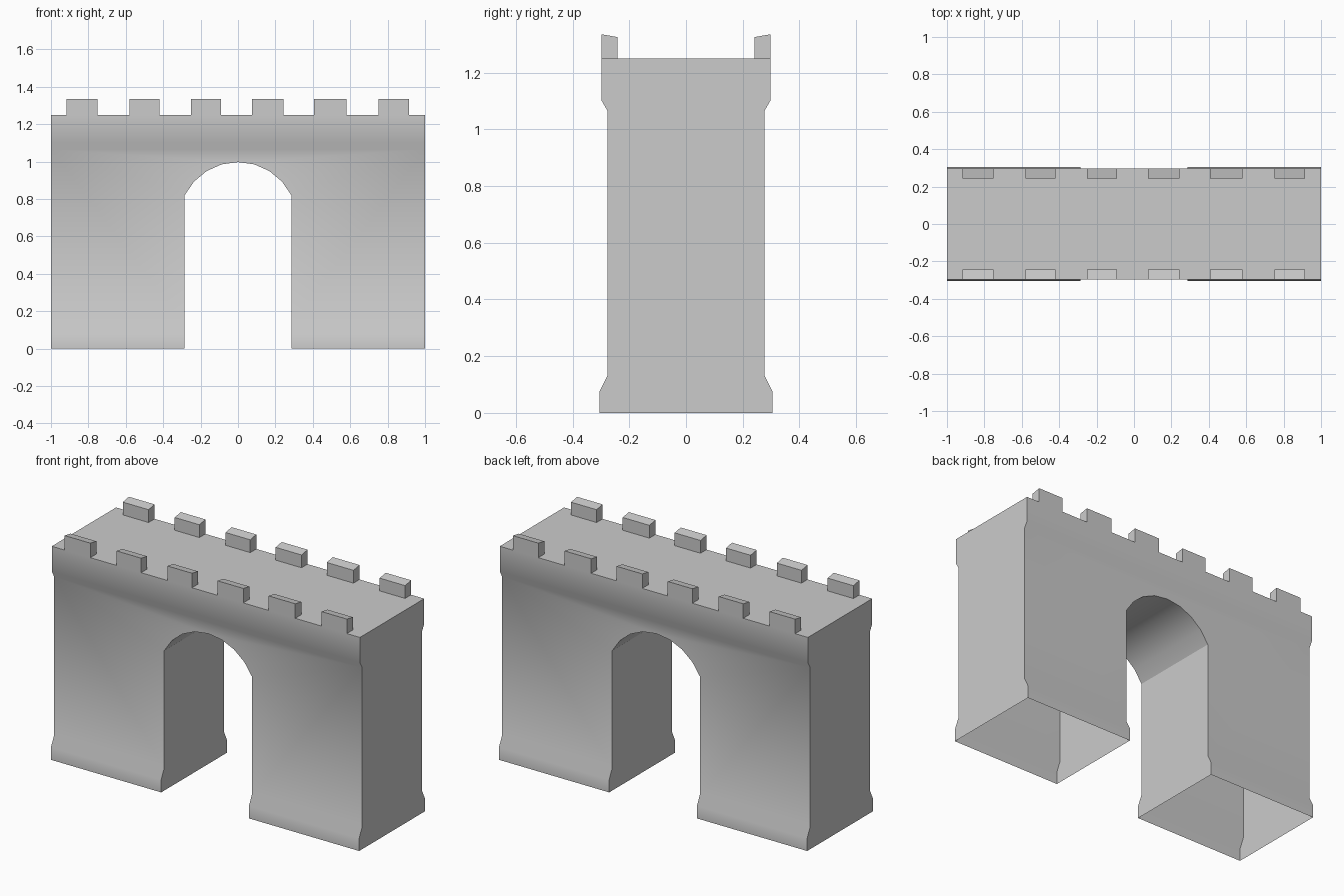
import bpy, bmesh, math

cube = bpy.data.objects.get("Cube")
if cube:
    bpy.data.objects.remove(cube, do_unlink=True)

stone = bpy.data.materials.new("grey_stone")
stone.use_nodes = True
stone.diffuse_color = (0.6, 0.6, 0.6, 1)
stone.node_tree.nodes["Principled BSDF"].inputs["Base Color"].default_value = (0.6, 0.6, 0.6, 1)


def finish(name, bm):
    bmesh.ops.remove_doubles(bm, verts=bm.verts, dist=0.0005)
    bmesh.ops.recalc_face_normals(bm, faces=bm.faces)
    mesh = bpy.data.meshes.new(name)
    bm.to_mesh(mesh)
    bm.free()
    mesh.materials.append(stone)
    obj = bpy.data.objects.new(name, mesh)
    bpy.context.collection.objects.link(obj)
    return obj


def face(bm, points):
    return bm.faces.new([bm.verts.new(p) for p in points])


# Wall section as (half depth, height): flared foot, shaft, corbelled top
FOOT = [(0.305, 0), (0.305, 0.075), (0.277, 0.132)]
HEAD = [(0.277, 1.065), (0.298, 1.102), (0.298, 1.25)]
SHAFT = 0.277
HALF, JAMB, SPRING = 1.0, 0.285, 0.82

# Segmental arch, eight facets
RADIUS, CENTRE, STEPS = 0.318, 0.679, 8
spread = math.asin(JAMB / RADIUS)
angles = [spread * (2 * i / STEPS - 1) for i in range(STEPS + 1)]
arch = [(RADIUS * math.sin(a), CENTRE + RADIUS * math.cos(a)) for a in angles]

# Gate wall: a hollow shell, open underneath
bm = bmesh.new()
for side in (-1, 1):
    for x0, x1 in ((-HALF, -JAMB), (JAMB, HALF)):
        for (y0, z0), (y1, z1) in zip(FOOT, FOOT[1:]):
            face(bm, [(x0, side * y0, z0), (x1, side * y0, z0),
                      (x1, side * y1, z1), (x0, side * y1, z1)])
    for (y0, z0), (y1, z1) in zip(HEAD, HEAD[1:]):
        face(bm, [(-HALF, side * y0, z0), (HALF, side * y0, z0),
                  (HALF, side * y1, z1), (-HALF, side * y1, z1)])
    # shaft panel with the arched opening
    foot_z, head_z = FOOT[-1][1], HEAD[0][1]
    outline = ([(-HALF, foot_z), (-JAMB, foot_z)] + arch +
               [(JAMB, foot_z), (HALF, foot_z), (HALF, head_z), (-HALF, head_z)])
    face(bm, [(x, side * SHAFT, z) for x, z in outline])

    # end wall and jamb
    for x, section in ((HALF, FOOT + HEAD), (JAMB, FOOT + [(SHAFT, arch[0][1])])):
        face(bm, [(side * x, y, z) for y, z in section] +
                 [(side * x, -y, z) for y, z in reversed(section)])

# vault and deck
for (x0, z0), (x1, z1) in zip(arch, arch[1:]):
    face(bm, [(x0, -SHAFT, z0), (x1, -SHAFT, z1), (x1, SHAFT, z1), (x0, SHAFT, z0)])
depth, top = HEAD[-1]
face(bm, [(-HALF, -depth, top), (HALF, -depth, top), (HALF, depth, top), (-HALF, depth, top)])
wall = finish("gate_wall", bm)

bpy.ops.object.select_all(action='DESELECT')
wall.select_set(True)
bpy.context.view_layer.objects.active = wall
bpy.ops.object.shade_smooth_by_angle(angle=math.radians(30))

# Battlements: blocks with tops sloping inwards, open onto the deck
SPANS = [(-0.917, -0.75), (-0.58, -0.42), (-0.25, -0.09),
         (0.075, 0.243), (0.407, 0.58), (0.75, 0.915)]
block = [(0.298, top), (0.298, 1.335), (0.242, 1.325), (0.242, top)]
for side, label in ((-1, "front"), (1, "back")):
    for number, (x0, x1) in enumerate(SPANS, 1):
        bm = bmesh.new()
        for (y0, z0), (y1, z1) in zip(block, block[1:]):
            face(bm, [(x0, side * y0, z0), (x1, side * y0, z0),
                      (x1, side * y1, z1), (x0, side * y1, z1)])
        for x in (x0, x1):
            face(bm, [(x, side * y, z) for y, z in block])
        finish(f"{label}_merlon_{number}", bm)
